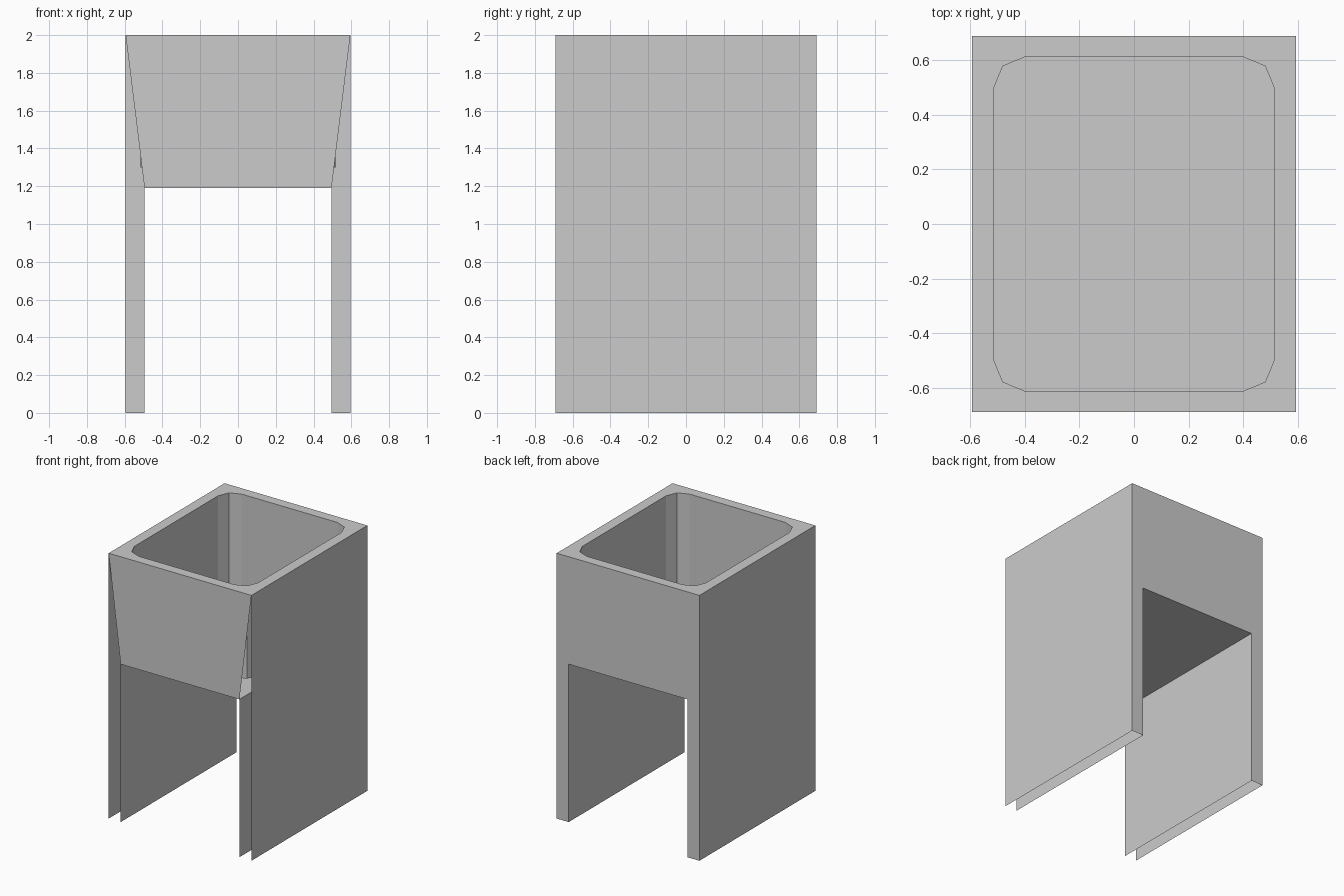
import bpy, math

if "Cube" in bpy.data.objects:
    bpy.data.objects.remove(bpy.data.objects["Cube"])

W, D, H = 0.595, 0.69, 2.0        # outer half width, half depth, height
LEG, ARCH = 0.495, 1.19           # inner leg face, arch height
BX, BY, BR, FLOOR = 0.515, 0.613, 0.115, 1.30   # basin half sizes, corner radius, floor


def make(name, verts, faces):
    mesh = bpy.data.meshes.new(name)
    mesh.from_pydata(verts, [], faces)
    mesh.update()
    obj = bpy.data.objects.new(name, mesh)
    bpy.context.collection.objects.link(obj)
    return obj


def panel(name, points):
    return make(name, points, [tuple(range(len(points)))])


# Side panels and inner leg panels (single sheets, open at the front and bottom)
for side, s in (("right", 1), ("left", -1)):
    outer = [(s * W, -D, 0), (s * W, D, 0), (s * W, D, H), (s * W, -D, H)]
    inner = [(s * LEG, D, 0), (s * LEG, -D, 0), (s * LEG, -D, ARCH), (s * LEG, D, ARCH)]
    panel(side + "_side_panel", outer[::s])
    panel(side + "_inner_leg_panel", inner[::s])

# Back panel with arch
panel("back_panel", [(W, D, 0), (LEG, D, 0), (LEG, D, ARCH), (-LEG, D, ARCH),
                     (-LEG, D, 0), (-W, D, 0), (-W, D, H), (W, D, H)])

# Tapered front apron
panel("front_apron", [(-LEG, -D, ARCH), (LEG, -D, ARCH), (W, -D, H), (-W, -D, H)])

# Underside between the legs
panel("underside", [(-LEG, -D, ARCH), (-LEG, D, ARCH), (LEG, D, ARCH), (LEG, -D, ARCH)])

# Basin outline with two-segment rounded corners, counter-clockwise
corners = [(1, 1), (-1, 1), (-1, -1), (1, -1)]
outline = []
for i, (sx, sy) in enumerate(corners):
    for k in range(3):
        a = math.radians(90 * i + 45 * k)
        outline.append((sx * (BX - BR) + BR * math.cos(a),
                        sy * (BY - BR) + BR * math.sin(a)))
n = len(outline)

# Basin walls and floor
verts = [(x, y, H) for x, y in outline] + [(x, y, FLOOR) for x, y in outline]
walls = [(i, n + i, n + (i + 1) % n, (i + 1) % n) for i in range(n)]
make("basin", verts, walls + [tuple(range(n, 2 * n))])

# Flat top rim around the basin
verts = [(x, y, H) for x, y in outline] + [(sx * W, sy * D, H) for sx, sy in corners]
faces = []
for c in range(4):
    a, nxt = 3 * c, (c + 1) % 4
    faces += [(n + c, a + 1, a), (n + c, a + 2, a + 1),
              (n + c, n + nxt, 3 * nxt, a + 2)]
make("top_rim", verts, faces)
